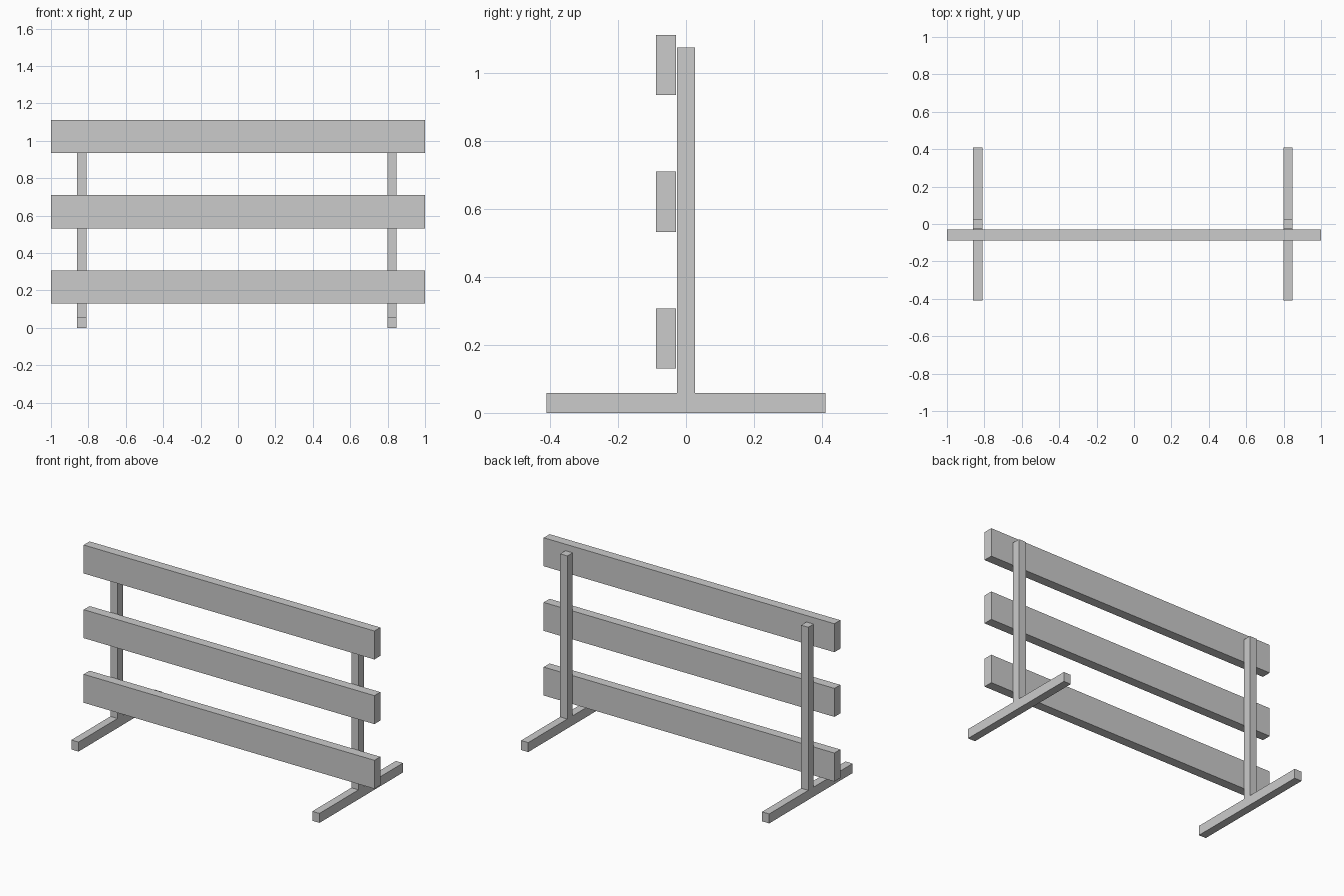
import bpy, bmesh

if "Cube" in bpy.data.objects:
    bpy.data.objects.remove(bpy.data.objects["Cube"])

def extrude_x(name, profile, x0, x1):
    """Extrude a closed (y, z) outline from x0 to x1."""
    bm = bmesh.new()
    face = bm.faces.new([bm.verts.new((x0, y, z)) for y, z in profile])
    ext = bmesh.ops.extrude_face_region(bm, geom=[face])
    verts = [v for v in ext["geom"] if isinstance(v, bmesh.types.BMVert)]
    bmesh.ops.translate(bm, verts=verts, vec=(x1 - x0, 0, 0))
    bmesh.ops.recalc_face_normals(bm, faces=bm.faces)
    mesh = bpy.data.meshes.new(name)
    bm.to_mesh(mesh)
    bm.free()
    obj = bpy.data.objects.new(name, mesh)
    bpy.context.collection.objects.link(obj)
    return obj

# Upright posts with floor feet, one inverted T each
FOOT, POST, FOOT_H, TOP = 0.41, 0.026, 0.059, 1.073
tee = [(-FOOT, 0), (FOOT, 0), (FOOT, FOOT_H), (POST, FOOT_H),
       (POST, TOP), (-POST, TOP), (-POST, FOOT_H), (-FOOT, FOOT_H)]
for side, x in (("left", -0.835), ("right", 0.823)):
    extrude_x(f"{side}_stand", tee, x - 0.0245, x + 0.0245)

# Three horizontal planks just in front of the posts
for name, z in (("lower", 0.13), ("middle", 0.532), ("upper", 0.934)):
    y0, y1, z1 = -0.088, -0.03, z + 0.177
    extrude_x(f"{name}_plank", [(y0, z), (y1, z), (y1, z1), (y0, z1)], -1, 1)
